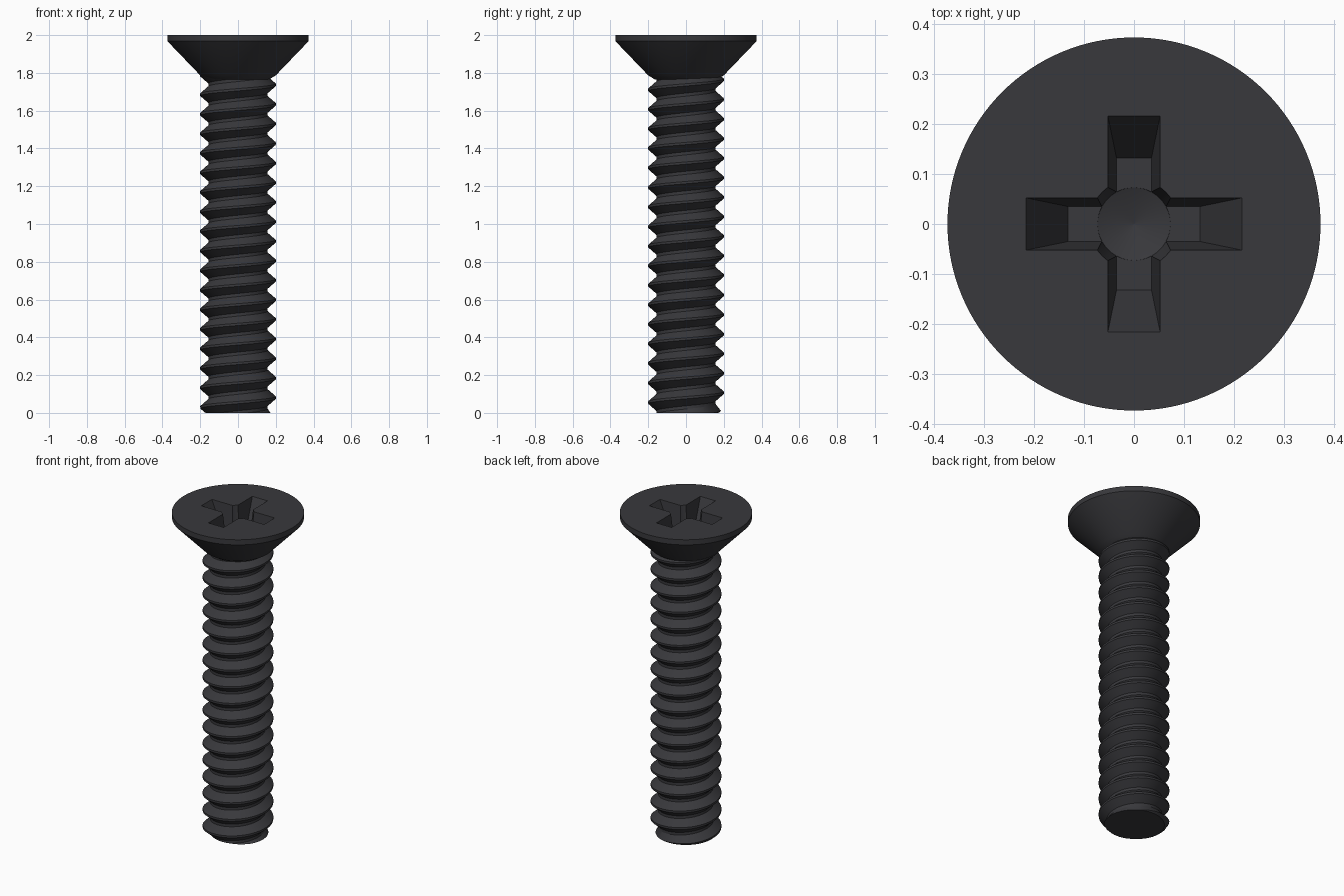
import bpy, bmesh, math

if "Cube" in bpy.data.objects:
    bpy.data.objects.remove(bpy.data.objects["Cube"])

mat = bpy.data.materials.new("black_steel")
mat.diffuse_color = (0.04, 0.04, 0.045, 1)
mat.use_nodes = True
mat.node_tree.nodes["Principled BSDF"].inputs["Base Color"].default_value = mat.diffuse_color


def make(name, bm, smooth=True):
    bmesh.ops.remove_doubles(bm, verts=bm.verts, dist=1e-5)
    bmesh.ops.recalc_face_normals(bm, faces=bm.faces)
    me = bpy.data.meshes.new(name)
    bm.to_mesh(me)
    bm.free()
    ob = bpy.data.objects.new(name, me)
    bpy.context.collection.objects.link(ob)
    me.materials.append(mat)
    if smooth:
        shade(ob)
    return ob


def shade(ob):
    bpy.ops.object.select_all(action='DESELECT')
    bpy.context.view_layer.objects.active = ob
    ob.select_set(True)
    bpy.ops.object.shade_smooth_by_angle(angle=math.radians(25))


def lathe(bm, profile, n):
    """Closed solid of revolution from (radius, z) points, top to bottom."""
    rings = [[bm.verts.new((r * math.cos(2 * math.pi * i / n),
                            r * math.sin(2 * math.pi * i / n), z)) for i in range(n)]
             for r, z in profile]
    for a, b in zip(rings, rings[1:]):
        for i in range(n):
            j = (i + 1) % n
            bm.faces.new((a[i], b[i], b[j], a[j]))
    bm.faces.new(rings[0])
    bm.faces.new(rings[-1][::-1])


# Countersunk head
bm = bmesh.new()
lathe(bm, [(0.374, 2.0), (0.374, 1.968), (0.2, 1.787), (0.165, 1.765)], 128)
head = make("head", bm, False)

# Cross recess cutters: two tapered slots and a tapered centre with a conical floor
TOP, DEPTH = 2.0, 0.17


def slot(name, along_x):
    bm = bmesh.new()
    rings = []
    for t in (-0.1, 1.0):
        l, w = 0.217 - 0.085 * t, 0.0525 - 0.0175 * t
        x, y = (l, w) if along_x else (w, l)
        rings.append([bm.verts.new((sx * x, sy * y, TOP - DEPTH * t))
                      for sx, sy in ((1, 1), (-1, 1), (-1, -1), (1, -1))])
    a, b = rings
    for i in range(4):
        j = (i + 1) % 4
        bm.faces.new((a[i], b[i], b[j], a[j]))
    bm.faces.new(a)
    bm.faces.new(b[::-1])
    return make(name, bm, False)


bm = bmesh.new()
lathe(bm, [(0.092, TOP + 0.017), (0.073, TOP - DEPTH - 0.001), (0.001, TOP - DEPTH - 0.03)], 48)
cutters = [slot("slot_cutter_x", True), slot("slot_cutter_y", False),
           make("centre_cutter", bm, False)]
for c in cutters:
    c.hide_render = True
    m = head.modifiers.new("recess", 'BOOLEAN')
    m.operation, m.solver, m.object = 'DIFFERENCE', 'EXACT', c
    bpy.context.view_layer.objects.active = head
    bpy.ops.object.modifier_apply(modifier=m.name)
    bpy.data.objects.remove(c)
shade(head)

# Threaded shank: helical grid, clamped flat at both ends
PITCH, ZTOP, N = 0.1035, 1.785, 64
SHAPE = [(0.0, 0.157), (0.16, 0.157), (0.52, 0.2), (0.64, 0.2), (1.0, 0.157)]
PHASE = 0.2


def radius(u):
    u %= 1.0
    for (u0, r0), (u1, r1) in zip(SHAPE, SHAPE[1:]):
        if u <= u1:
            return r0 + (r1 - r0) * (u - u0) / (u1 - u0)


bm = bmesh.new()
levels = [k + u for k in range(-3, int(ZTOP / PITCH) + 3) for u, _ in SHAPE[:-1]]
cols = []
for i in range(N + 1):
    a = 2 * math.pi * i / N
    col = []
    for lv in levels:
        z = min(max((lv + i / N + PHASE) * PITCH, 0.0), ZTOP)
        r = min(radius(z / PITCH - i / N - PHASE), 0.172 + z * 1.2)
        col.append(bm.verts.new((r * math.cos(a), r * math.sin(a), z)))
    cols.append(col)
for p, q in zip(cols, cols[1:]):
    for k in range(len(levels) - 1):
        if max(p[k + 1].co.z - p[k].co.z, q[k + 1].co.z - q[k].co.z) > 1e-6:
            bm.faces.new((p[k], q[k], q[k + 1], p[k + 1]))
bmesh.ops.remove_doubles(bm, verts=bm.verts, dist=1e-5)
bmesh.ops.dissolve_degenerate(bm, edges=bm.edges, dist=1e-5)
# Flat tip and hidden upper end (helical seam already closes on itself)
for z in (0.0, ZTOP):
    rim = [e for e in bm.edges if e.is_boundary and all(abs(v.co.z - z) < 1e-4 for v in e.verts)]
    bmesh.ops.contextual_create(bm, geom=rim)
make("threaded_shank", bm)
